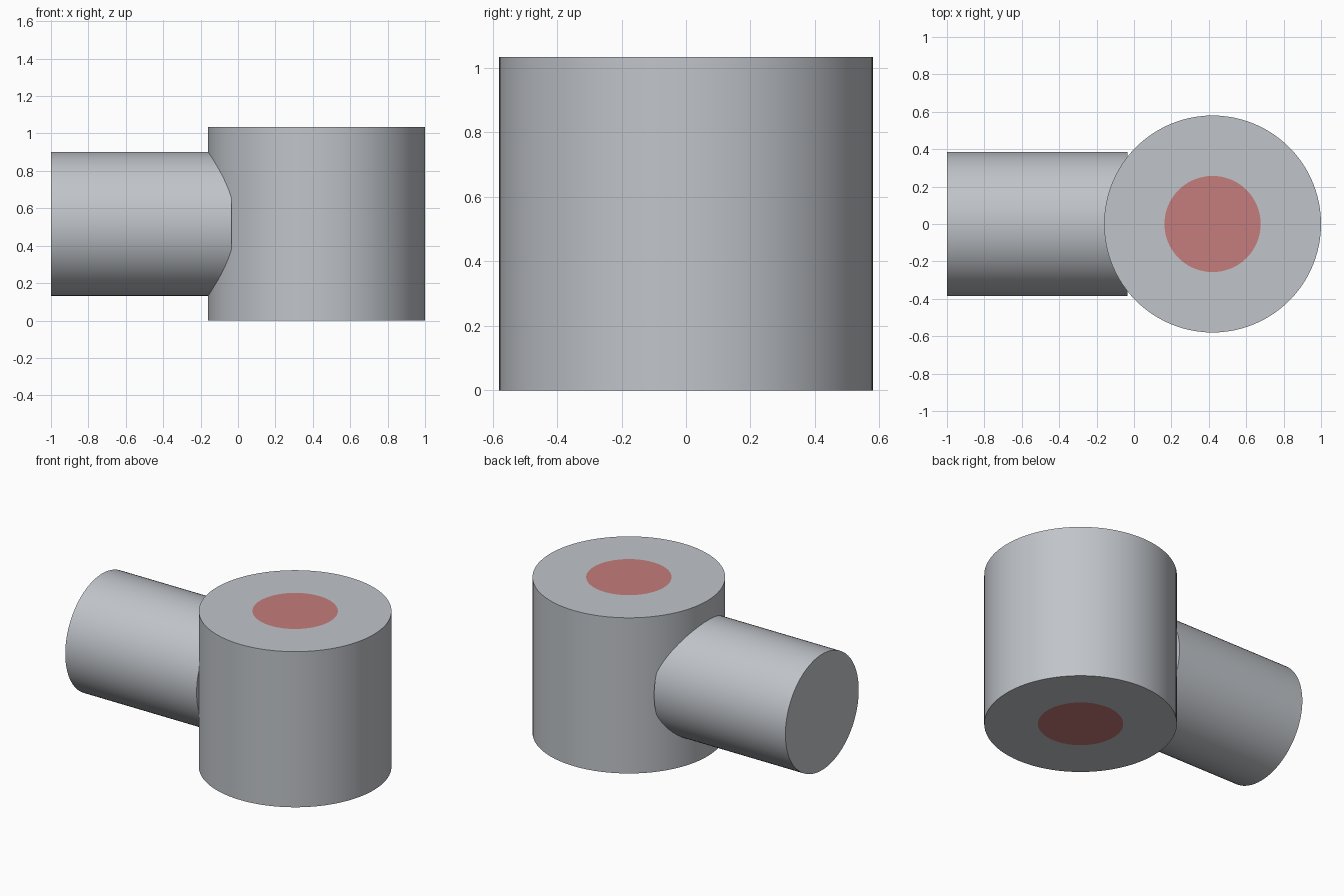
import bpy, bmesh, math
from mathutils import Matrix

if "Cube" in bpy.data.objects:
    bpy.data.objects.remove(bpy.data.objects["Cube"])

SEGMENTS = 96


def material(name, colour):
    m = bpy.data.materials.new(name)
    m.diffuse_color = (*colour, 1)
    m.use_nodes = True
    m.node_tree.nodes["Principled BSDF"].inputs["Base Color"].default_value = m.diffuse_color
    return m


steel = material("steel grey", (0.53, 0.555, 0.59))
red = material("dull red", (0.56, 0.20, 0.20))


def cylinder(name, radius, length, matrix, core_radius=None):
    """Closed cylinder; core_radius cuts a red disc flush into both ends."""
    bm = bmesh.new()
    bmesh.ops.create_cone(bm, cap_ends=True, segments=SEGMENTS,
                          radius1=radius, radius2=radius, depth=length)
    if core_radius:
        caps = [f for f in bm.faces if len(f.verts) > 4]
        apothem = math.cos(math.pi / SEGMENTS)
        bmesh.ops.inset_region(bm, faces=caps, use_even_offset=True,
                               thickness=(radius - core_radius) * apothem)
        for f in caps:
            f.material_index = 1
    bm.transform(matrix)
    mesh = bpy.data.meshes.new(name)
    bm.to_mesh(mesh)
    bm.free()
    mesh.materials.append(steel)
    if core_radius:
        mesh.materials.append(red)
    obj = bpy.data.objects.new(name, mesh)
    bpy.context.collection.objects.link(obj)
    bpy.ops.object.select_all(action='DESELECT')
    obj.select_set(True)
    bpy.context.view_layer.objects.active = obj
    bpy.ops.object.shade_smooth_by_angle(angle=math.radians(30))
    return obj


# Upright drum with a red core showing at both ends
cylinder("upright_drum", 0.58, 1.034, Matrix.Translation((0.42, 0, 0.517)), 0.257)

# Sideways arm that runs into the drum
cylinder("side_arm", 0.385, 0.965,
         Matrix.Translation((-0.5175, 0, 0.517)) @ Matrix.Rotation(math.pi / 2, 4, 'Y'))
